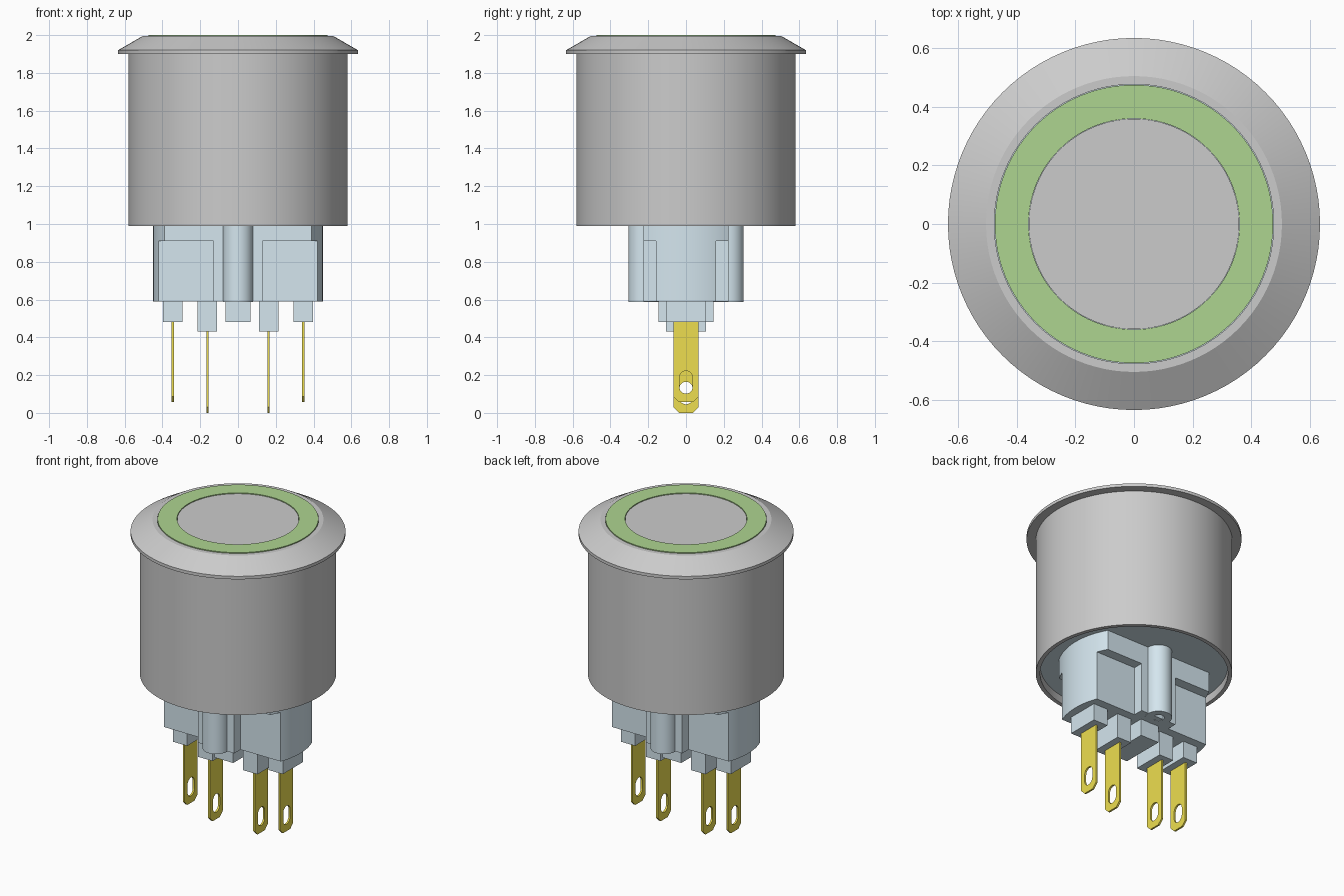
import bpy, bmesh
from math import sin, cos, pi, radians, asin
from mathutils import Matrix

if "Cube" in bpy.data.objects:
    bpy.data.objects.remove(bpy.data.objects["Cube"])


def material(name, rgb):
    m = bpy.data.materials.new(name)
    m.diffuse_color = (*rgb, 1)
    m.use_nodes = True
    m.node_tree.nodes["Principled BSDF"].inputs["Base Color"].default_value = m.diffuse_color
    return m


BLUE = material("blue_plastic", (0.66, 0.79, 0.86))
GREEN = material("green_lens", (0.42, 0.66, 0.28))
BRASS = material("brass", (0.85, 0.73, 0.08))


def finish(bm, name, mat=None):
    bmesh.ops.remove_doubles(bm, verts=bm.verts, dist=1e-5)
    bmesh.ops.recalc_face_normals(bm, faces=bm.faces)
    me = bpy.data.meshes.new(name)
    bm.to_mesh(me)
    bm.free()
    ob = bpy.data.objects.new(name, me)
    bpy.context.collection.objects.link(ob)
    if mat:
        me.materials.append(mat)
    smooth(ob)
    return ob


def select(ob):
    bpy.ops.object.select_all(action='DESELECT')
    ob.select_set(True)
    bpy.context.view_layer.objects.active = ob


def smooth(ob):
    select(ob)
    bpy.ops.object.shade_smooth_by_angle(angle=radians(25))


def lathe(name, profile, mat=None, closed=False, centre=(0, 0), steps=96):
    bm = bmesh.new()
    vs = [bm.verts.new((r, 0, z)) for r, z in profile]
    pairs = list(zip(vs, vs[1:])) + ([(vs[-1], vs[0])] if closed else [])
    edges = [bm.edges.new(p) for p in pairs]
    bmesh.ops.spin(bm, geom=vs + edges, cent=(0, 0, 0), axis=(0, 0, 1),
                   angle=2 * pi, steps=steps)
    bmesh.ops.translate(bm, verts=bm.verts, vec=(*centre, 0))
    return finish(bm, name, mat)


def prism(name, outline, lo, hi, mat=None, axis='Z'):
    """Extrude a 2D outline: (x, y) along z, or (y, z) along x."""
    def place(a, b, d):
        return (a, b, d) if axis == 'Z' else (d, a, b)
    bm = bmesh.new()
    bot = [bm.verts.new(place(a, b, lo)) for a, b in outline]
    top = [bm.verts.new(place(a, b, hi)) for a, b in outline]
    bm.faces.new(bot)
    bm.faces.new(top)
    n = len(outline)
    for i in range(n):
        j = (i + 1) % n
        bm.faces.new((bot[i], bot[j], top[j], top[i]))
    return finish(bm, name, mat)


def add_box(bm, x0, x1, y0, y1, z0, z1):
    m = (Matrix.Translation(((x0 + x1) / 2, (y0 + y1) / 2, (z0 + z1) / 2))
         @ Matrix.Diagonal((x1 - x0, y1 - y0, z1 - z0, 1)))
    bmesh.ops.create_cube(bm, size=1, matrix=m)


def box(name, *dims, mat=None):
    bm = bmesh.new()
    add_box(bm, *dims)
    return finish(bm, name, mat)


def cut(ob, cutter):
    cutter.hide_render = True
    mod = ob.modifiers.new("cut", 'BOOLEAN')
    mod.operation, mod.solver, mod.object = 'DIFFERENCE', 'EXACT', cutter
    select(ob)
    bpy.ops.object.modifier_apply(modifier=mod.name)
    bpy.data.objects.remove(cutter)
    smooth(ob)


# Metal housing with bevelled flange and hollow lower rim
lathe("housing", [(0.555, 1.85), (0.555, 0.99), (0.58, 0.99), (0.58, 1.90),
                  (0.635, 1.90), (0.635, 1.92), (0.505, 1.995),
                  (0.477, 1.995), (0.477, 1.94)], closed=True)

# Illuminated ring and push cap
lathe("light_ring", [(0.36, 1.95), (0.475, 1.95), (0.475, 2.0), (0.36, 2.0)],
      GREEN, closed=True)
lathe("push_cap", [(0, 1.94), (0.359, 1.94), (0.359, 1.995), (0, 1.995)])

# Plastic plate closing the housing from below
lathe("base_plate", [(0, 1.04), (0.554, 1.04), (0.554, 1.10), (0, 1.10)], BLUE)

# Contact block: round ends, flat front and back
R, FLAT = 0.45, 0.225
a = asin(FLAT / R)
arc = [-a + 2 * a * i / 16 for i in range(17)]
outline = [(R * cos(t + k), R * sin(t + k)) for k in (0, pi) for t in arc]
block = prism("contact_block", outline, 0.59, 1.05, BLUE)

# Recesses in the four flat corners
bm = bmesh.new()
for sx in (-1, 1):
    for sy in (-1, 1):
        xs = sorted((sx * 0.13, sx * 0.6))
        ys = sorted((sy * 0.16, sy * 0.4))
        add_box(bm, *xs, *ys, 0.5, 0.91)
cut(block, finish(bm, "recess_cutter"))

# Screw posts front and back, with a blind hole underneath
for side, y in (("front", -FLAT), ("back", FLAT)):
    lathe("screw_post_" + side, [(0, 0.63), (0.035, 0.63), (0.035, 0.588),
                                 (0.08, 0.588), (0.08, 1.05), (0, 1.05)],
          BLUE, centre=(0, y), steps=40)

# Feet and terminals
box("centre_foot", -0.067, 0.067, -0.145, 0.145, 0.48, 0.60, mat=BLUE)


def terminal(name, x, foot_z, tip):
    box(name + "_foot", x - 0.052, x + 0.052, -0.105, 0.105, foot_z, 0.60, mat=BLUE)
    w, c, t = 0.067, 0.03, 0.006
    pin = prism(name + "_pin", [(-w + c, tip), (w - c, tip), (w, tip + c),
                                (w, foot_z + 0.02), (-w, foot_z + 0.02),
                                (-w, tip + c)], x - t, x + t, BRASS, 'X')
    r, lo, hi = 0.035, tip + 0.08, tip + 0.13
    slot = [(r * cos(pi * i / 12), hi + r * sin(pi * i / 12)) for i in range(13)]
    slot += [(-r * cos(pi * i / 12), lo - r * sin(pi * i / 12)) for i in range(13)]
    cut(pin, prism("slot_cutter", slot, x - 0.05, x + 0.05, axis='X'))


for side, s in (("left", -1), ("right", 1)):
    terminal("outer_" + side, s * 0.345, 0.48, 0.057)
    terminal("inner_" + side, s * 0.162, 0.43, 0.0)
